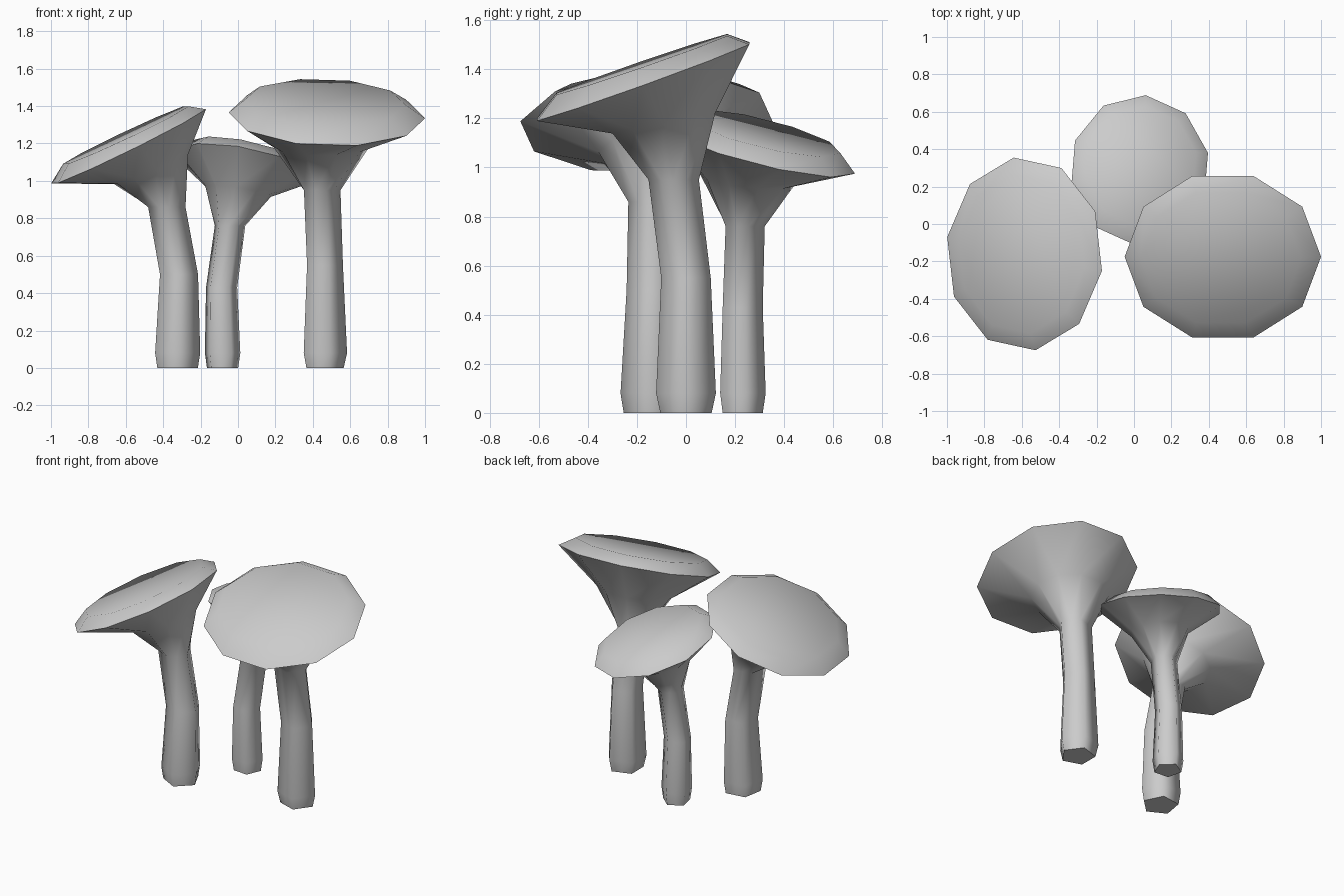
import bpy
import bmesh
from math import sin, cos, pi, radians

if "Cube" in bpy.data.objects:
    bpy.data.objects.remove(bpy.data.objects["Cube"], do_unlink=True)

SIDES = 10
grey = bpy.data.materials.new("mushroom grey")
grey.use_nodes = True
GREY = (0.6, 0.6, 0.6, 1)
grey.diffuse_color = GREY
grey.node_tree.nodes["Principled BSDF"].inputs["Base Color"].default_value = GREY


def ring(bm, centre, rx, ry, slope, phase, pentagon):
    """Ring of vertices on a tilted plane; pentagon rings pull in every other one."""
    verts = []
    for i in range(SIDES):
        a = radians(phase) + i * 2 * pi / SIDES
        k = cos(pi / 5) if pentagon and i % 2 else 1
        dx, dy = rx * k * cos(a), ry * k * sin(a)
        verts.append(bm.verts.new((centre[0] + dx, centre[1] + dy,
                                   centre[2] + slope[0] * dx + slope[1] * dy)))
    return verts


def mushroom(name, phase, stem, cap):
    """Loft a pentagonal stem into a flared, tilted, flat-topped cap."""
    bm = bmesh.new()
    rings = [ring(bm, c, r, r, (0, 0), phase, True) for c, r in stem]
    rings += [ring(bm, c, rx, ry, s, phase, False) for c, rx, ry, s in cap]
    for low, high in zip(rings, rings[1:]):
        for i in range(SIDES):
            j = (i + 1) % SIDES
            bm.faces.new((low[i], low[j], high[j], high[i]))
    bm.faces.new(rings[0][::-1])
    bm.faces.new(rings[-1])
    bmesh.ops.recalc_face_normals(bm, faces=bm.faces)
    mesh = bpy.data.meshes.new(name)
    bm.to_mesh(mesh)
    bm.free()
    mesh.materials.append(grey)
    obj = bpy.data.objects.new(name, mesh)
    bpy.context.collection.objects.link(obj)
    bpy.ops.object.select_all(action='DESELECT')
    obj.select_set(True)
    bpy.context.view_layer.objects.active = obj
    bpy.ops.object.shade_smooth_by_angle(angle=radians(75))


# Tall mushroom, cap tipped forward
mushroom("tall_mushroom", 0,
         [((.455, 0, 0), .11), ((.455, 0, .08), .128),
          ((.455, 0, .55), .106), ((.44, -.05, .95), .108)],
         [((.445, -.09, 1.18), .255, .22, (0, .2)),
          ((.475, -.175, 1.35), .525, .455, (-.03, .36)),
          ((.465, -.18, 1.42), .43, .365, (-.03, .345))])

# Side mushroom, cap tipped to the right
mushroom("side_mushroom", -10,
         [((-.328, -.14, 0), .115), ((-.328, -.14, .08), .128),
          ((-.32, -.135, .5), .108), ((-.385, -.13, .86), .106)],
         [((-.465, -.14, 1.06), .2, .22, (.4, .03)),
          ((-.585, -.16, 1.185), .42, .52, (.49, .05)),
          ((-.6, -.16, 1.245), .34, .43, (.47, .05))])

# Small mushroom, cap tipped backward
mushroom("small_mushroom", 13,
         [((-.085, .225, 0), .088), ((-.085, .225, .08), .1),
          ((-.09, .225, .43), .088), ((-.045, .235, .76), .086)],
         [((0, .25, .945), .18, .19, (-.15, -.1)),
          ((.03, .29, 1.08), .375, .4, (-.18, -.25)),
          ((.04, .31, 1.14), .3, .32, (-.2, -.24))])
